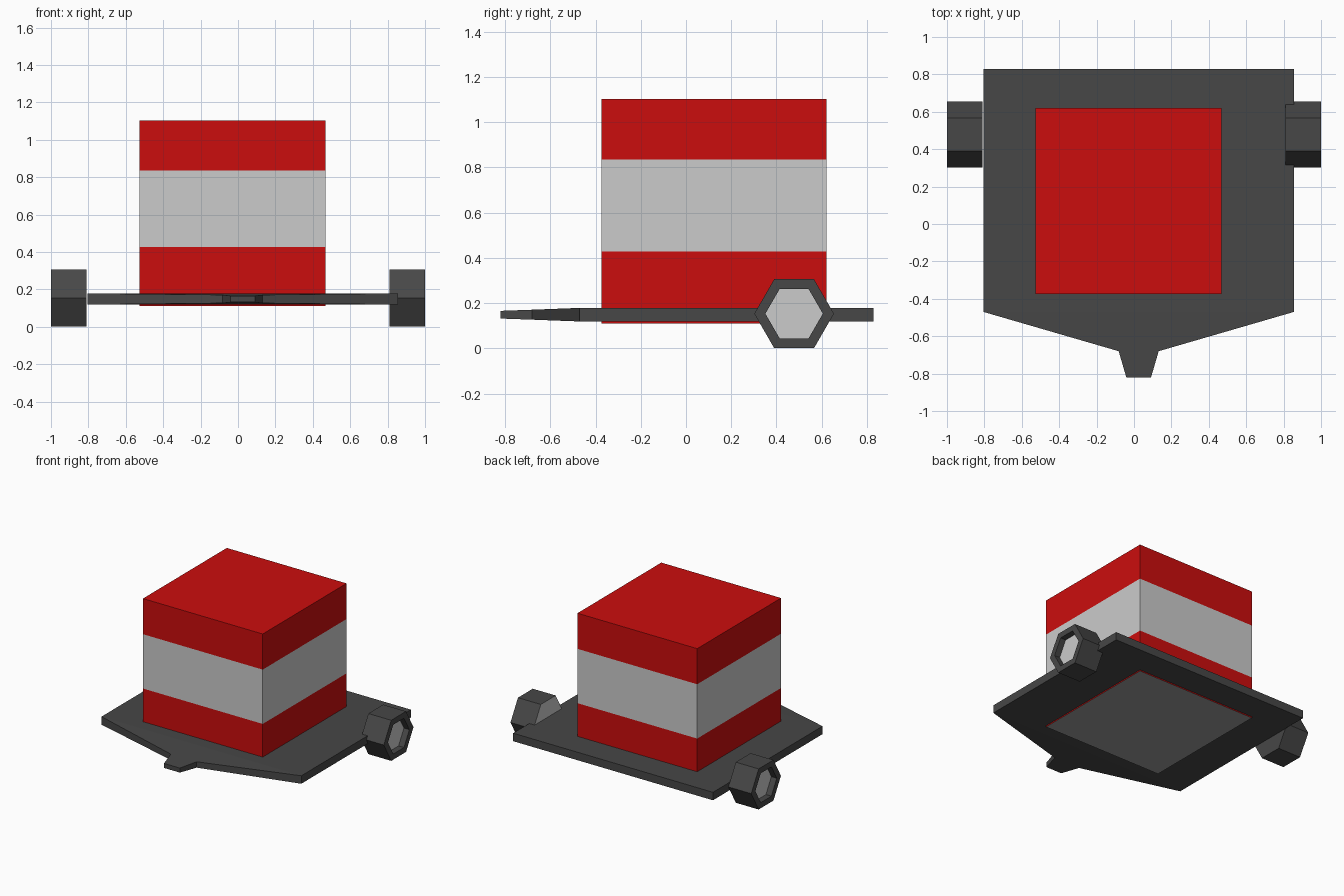
import bpy
import bmesh
import math
from mathutils import Vector

cube = bpy.data.objects.get("Cube")
if cube:
    bpy.data.objects.remove(cube, do_unlink=True)


def material(name, r, g, b):
    m = bpy.data.materials.new(name)
    m.use_nodes = True
    m.diffuse_color = (r, g, b, 1)
    m.node_tree.nodes["Principled BSDF"].inputs["Base Color"].default_value = (r, g, b, 1)
    return m


red = material("red", 0.6, 0.004, 0.004)
light = material("light_grey", 0.6, 0.6, 0.6)
dark = material("dark_grey", 0.063, 0.063, 0.063)
mid = material("mid_grey", 0.33, 0.33, 0.33)


def finish(bm, name, *mats):
    mesh = bpy.data.meshes.new(name)
    bm.to_mesh(mesh)
    bm.free()
    for m in mats:
        mesh.materials.append(m)
    ob = bpy.data.objects.new(name, mesh)
    bpy.context.collection.objects.link(ob)
    return ob


# Striped box: cut at the band heights, colour by height
bm = bmesh.new()
bmesh.ops.create_cube(bm, size=1)
bmesh.ops.scale(bm, vec=(0.995, 0.995, 0.993), verts=bm.verts)
bmesh.ops.translate(bm, vec=(-0.03, 0.123, 0.607), verts=bm.verts)
LOW, HIGH = 0.428, 0.836
for z in (LOW, HIGH):
    bmesh.ops.bisect_plane(bm, geom=bm.verts[:] + bm.edges[:] + bm.faces[:],
                           plane_co=(0, 0, z), plane_no=(0, 0, 1))
bm.normal_update()
for f in bm.faces:
    if f.normal.z < -0.5:
        f.material_index = 2
    elif LOW < f.calc_center_median().z < HIGH:
        f.material_index = 1
finish(bm, "striped_box", red, light, mid)

# Base plate: back slab plus a thinning pointed nose, as (x offset, y, half thickness)
MID_X, MID_Z = 0.025, 0.149
rows = [(0.83, 0.83, 0.03), (0.83, -0.47, 0.03), (0.107, -0.68, 0.022), (0.066, -0.82, 0.017)]
bm = bmesh.new()
rings = []
for x, y, h in rows:
    corners = [(-x, -h), (x, -h), (x, h), (-x, h)]
    rings.append([bm.verts.new((MID_X + a, y, MID_Z + b)) for a, b in corners])
for a, b in zip(rings, rings[1:]):
    for i in range(4):
        j = (i + 1) % 4
        bm.faces.new((a[i], a[j], b[j], b[i]))
bm.faces.new(rings[0])
bm.faces.new(rings[-1])
bmesh.ops.recalc_face_normals(bm, faces=bm.faces[:])
finish(bm, "base_plate", dark)


# Hexagonal wheels with a recessed light hub on the outer side
def wheel(name, side, light_inside):
    bm = bmesh.new()
    profile = [(0.81, 0.176), (1.0, 0.176), (1.0, 0.127), (0.955, 0.127)]
    rings = []
    for x, r in profile:
        rings.append([bm.verts.new((side * x,
                                    0.478 + r * math.cos(k * math.pi / 3),
                                    0.1535 + r * math.sin(k * math.pi / 3)))
                      for k in range(6)])
    for a, b in zip(rings, rings[1:]):
        for i in range(6):
            j = (i + 1) % 6
            bm.faces.new((a[i], a[j], b[j], b[i]))
    inner = bm.faces.new(rings[0])
    inner.material_index = int(light_inside)
    hub = bm.faces.new(rings[-1])
    hub.material_index = 1
    bmesh.ops.recalc_face_normals(bm, faces=bm.faces[:])
    finish(bm, name, dark, light)


wheel("left_wheel", 1, True)
wheel("right_wheel", -1, False)
